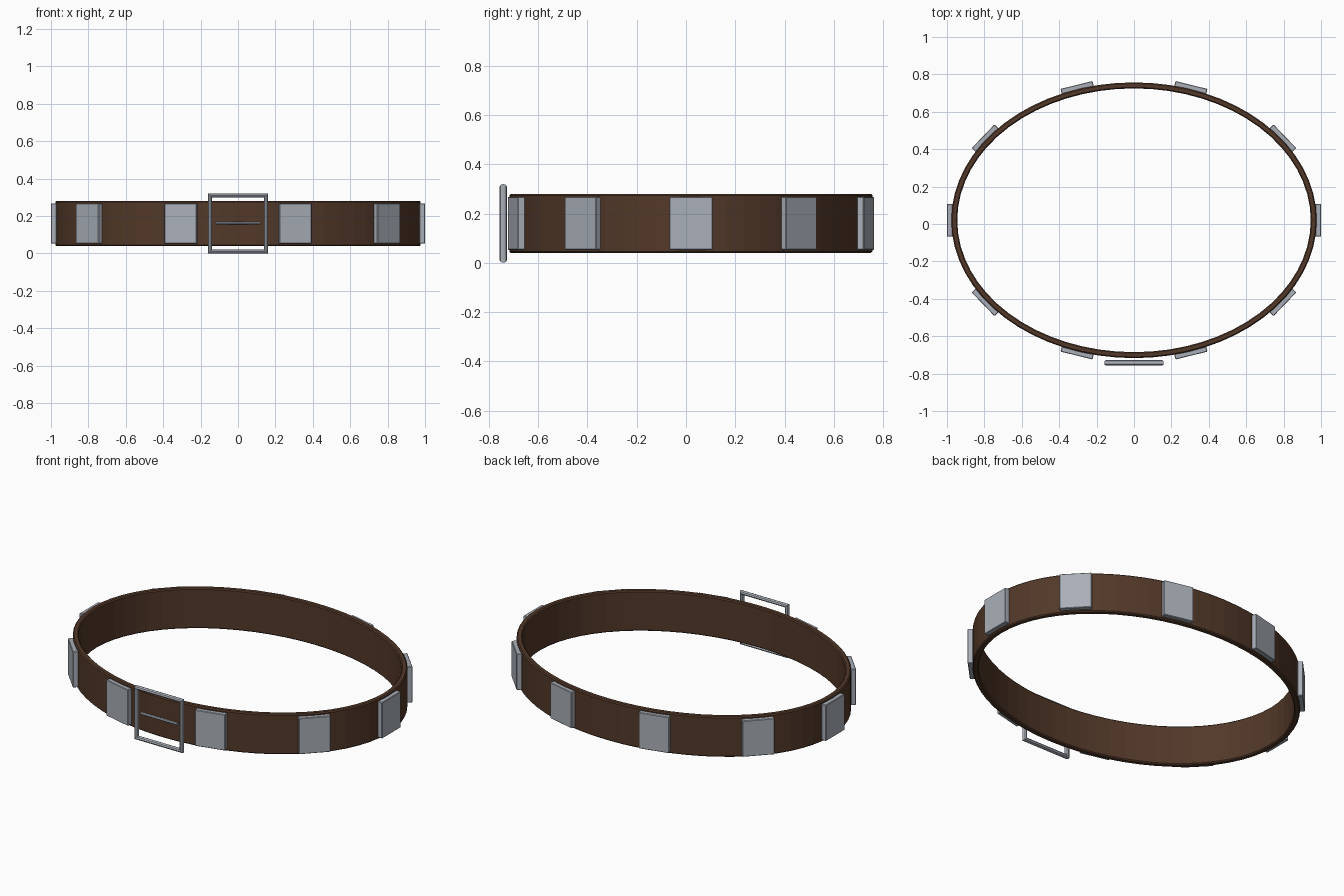
import bpy, bmesh, math
from mathutils import Matrix, Vector

if "Cube" in bpy.data.objects:
    bpy.data.objects.remove(bpy.data.objects["Cube"])

A, B, CY = 0.977, 0.737, 0.02      # outer half-axes and centre y of the band
MID = 0.16                         # height of the belt's centre line


def material(name, rgb):
    m = bpy.data.materials.new(name)
    m.diffuse_color = (*rgb, 1)
    m.use_nodes = True
    m.node_tree.nodes["Principled BSDF"].inputs["Base Color"].default_value = m.diffuse_color
    return m


leather = material("brown_leather", (0.085, 0.04, 0.022))
steel = material("steel", (0.40, 0.43, 0.48))


def finish(bm, name, mat):
    bmesh.ops.recalc_face_normals(bm, faces=bm.faces)
    me = bpy.data.meshes.new(name)
    bm.to_mesh(me)
    bm.free()
    ob = bpy.data.objects.new(name, me)
    bpy.context.collection.objects.link(ob)
    me.materials.append(mat)
    return ob


def lathe(bm, rings):
    """Join closed rings of points into a closed loop of quads."""
    rows = [[bm.verts.new(p) for p in ring] for ring in rings]
    for r0, r1 in zip(rows, rows[1:] + rows[:1]):
        for k in range(len(r0)):
            j = (k + 1) % len(r0)
            bm.faces.new((r0[k], r0[j], r1[j], r1[k]))


# Leather band: chamfered strip section swept round an ellipse
T, H, C = 0.032, 0.12, 0.006
section = [(0, -H + C), (0, H - C), (-C, H), (-T + C, H),
           (-T, H - C), (-T, -H + C), (-T + C, -H), (-C, -H)]
N = 64
bm = bmesh.new()
lathe(bm, [[((A + d) * math.cos(t), CY + (B + d) * math.sin(t), MID + z)
            for d, z in section]
           for t in (2 * math.pi * i / N for i in range(N))])
finish(bm, "belt_band", leather)

# Ten metal plates lying tangent to the band
for i in range(10):
    t = 2 * math.pi * i / 10
    normal = Vector((B * math.cos(t), A * math.sin(t), 0)).normalized()
    pos = Vector((A * math.cos(t), CY + B * math.sin(t), MID)) + normal * 0.008
    bm = bmesh.new()
    bmesh.ops.create_cube(bm, size=1)
    bmesh.ops.scale(bm, vec=(0.03, 0.176, 0.215), verts=bm.verts)
    bmesh.ops.bevel(bm, geom=bm.edges[:], offset=0.003, segments=1, affect='EDGES')
    turn = Matrix.Rotation(math.atan2(normal.y, normal.x), 4, 'Z')
    bm.transform(Matrix.Translation(pos) @ turn)
    finish(bm, f"plate_{i + 1}", steel)

# Buckle frame: round bar swept round four corners
R, r, BY = 0.211, 0.0148, -0.742
bm = bmesh.new()
lathe(bm, [[((R + r * math.cos(q)) * math.cos(t), BY + r * math.sin(q),
             MID + (R + r * math.cos(q)) * math.sin(t))
            for q in (2 * math.pi * k / 8 for k in range(8))]
           for t in (math.pi / 4 + math.pi / 2 * i for i in range(4))])
finish(bm, "buckle_frame", steel)

# Buckle prong
bm = bmesh.new()
bmesh.ops.create_cone(bm, cap_ends=True, segments=8, radius1=0.009, radius2=0.009, depth=0.24)
bm.transform(Matrix.Translation((0, BY, MID + 0.003)) @ Matrix.Rotation(math.pi / 2, 4, 'Y'))
finish(bm, "buckle_prong", steel)
